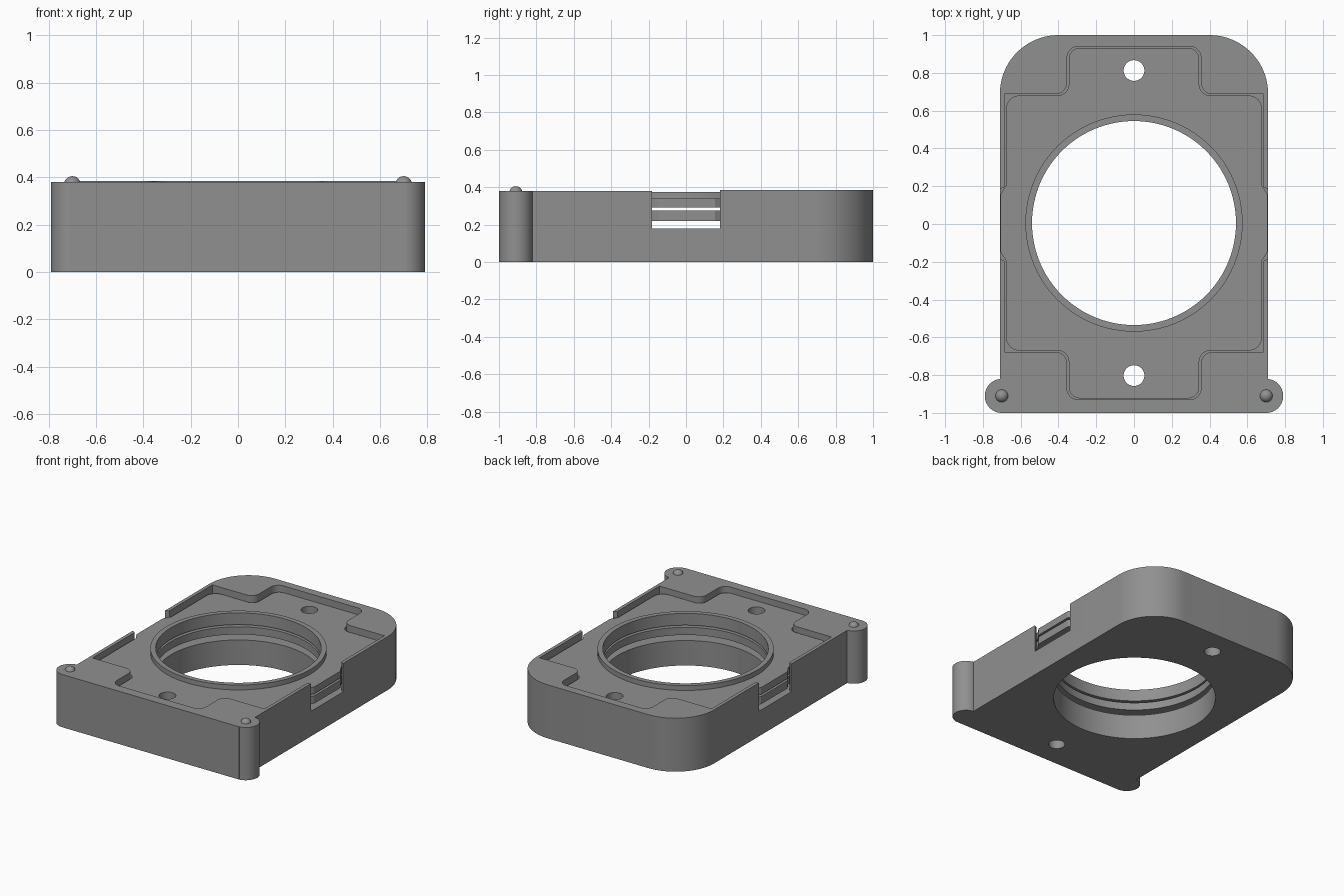
import bpy, bmesh, math
from mathutils import Vector

if "Cube" in bpy.data.objects:
    bpy.data.objects.remove(bpy.data.objects["Cube"])

grey = bpy.data.materials.new("mid grey")
grey.diffuse_color = (0.28, 0.28, 0.28, 1)
grey.use_nodes = True
grey.node_tree.nodes["Principled BSDF"].inputs["Base Color"].default_value = grey.diffuse_color
CY = 0.005          # centre of the bore along y


def outline(points, steps=10):
    """Closed outline from (x, y, fillet radius) corners."""
    out, n = [], len(points)
    for i, (x, y, r) in enumerate(points):
        p = Vector((x, y))
        if r == 0:
            out.append(p)
            continue
        a = (Vector(points[i - 1][:2]) - p).normalized()
        b = (Vector(points[(i + 1) % n][:2]) - p).normalized()
        half = a.angle(b) / 2
        c = p + (a + b).normalized() * (r / math.sin(half))
        s = p + a * (r / math.tan(half)) - c
        e = p + b * (r / math.tan(half)) - c
        sweep = s.angle_signed(e)
        for k in range(steps + 1):
            t = -sweep * k / steps
            out.append(c + Vector((s.x * math.cos(t) - s.y * math.sin(t),
                                   s.x * math.sin(t) + s.y * math.cos(t))))
    return out


def circle(r, x=0, y=CY, n=96):
    return [Vector((x + r * math.cos(2 * math.pi * k / n),
                    y + r * math.sin(2 * math.pi * k / n))) for k in range(n)]


def prism(name, pts, z0, z1):
    bm = bmesh.new()
    face = bm.faces.new([bm.verts.new((p.x, p.y, z0)) for p in pts])
    top = bmesh.ops.extrude_face_region(bm, geom=[face])["geom"]
    bmesh.ops.translate(bm, vec=(0, 0, z1 - z0),
                        verts=[v for v in top if isinstance(v, bmesh.types.BMVert)])
    bmesh.ops.recalc_face_normals(bm, faces=bm.faces[:])
    mesh = bpy.data.meshes.new(name)
    bm.to_mesh(mesh)
    bm.free()
    mesh.materials.append(grey)
    ob = bpy.data.objects.new(name, mesh)
    bpy.context.collection.objects.link(ob)
    return ob


def activate(ob):
    bpy.ops.object.select_all(action='DESELECT')
    ob.select_set(True)
    bpy.context.view_layer.objects.active = ob


def combine(ob, pts, z0, z1, op='DIFFERENCE'):
    tool = prism("tool", pts, z0, z1)
    activate(ob)
    m = ob.modifiers.new("bool", 'BOOLEAN')
    m.operation, m.solver, m.object = op, 'EXACT', tool
    bpy.ops.object.modifier_apply(modifier=m.name)
    bpy.data.objects.remove(tool)


def quad_mirror(q):
    """Mirror a first-quadrant run of corners to all four quadrants."""
    left = [(-x, y, r) for x, y, r in reversed(q)]
    half = q + left
    full = half + [(-x, -y, r) for x, y, r in half]
    return [(x, y + CY, r) for x, y, r in full]


def bore(ob, screws=True):
    combine(ob, circle(0.54), -0.1, 0.6)
    if screws:
        for y in (-0.8025, 0.8125):
            combine(ob, circle(0.055, 0, y, 32), -0.1, 0.6)


def smooth(ob):
    activate(ob)
    bpy.ops.object.shade_smooth_by_angle(angle=math.radians(30))


# Housing: rounded back corners, plus round ears at the front corners
body = prism("housing", outline([(-0.71, -1, 0), (0.71, -1, 0),
                                 (0.71, 1, 0.31), (-0.71, 1, 0.31)], 20), 0, 0.385)
for s in (-1, 1):
    combine(body, circle(0.09, s * 0.70, -0.91, 48), 0, 0.385, 'UNION')
# Front half sits slightly lower
combine(body, outline([(-1, -1.2, 0), (1, -1.2, 0), (1, 0, 0), (-1, 0, 0)]), 0.38, 0.6)
# Pocket for the plates
combine(body, outline(quad_mirror([(0.685, 0.6825, 0), (0.355, 0.6825, 0.06),
                                   (0.355, 0.935, 0.06)])), 0.18, 0.6)
# Finger notches through both side walls
for s in (-1, 1):
    pts = [(0.6, -0.2, 0), (0.68, -0.2, 0), (0.715, -0.18, 0), (0.8, -0.18, 0),
           (0.8, 0.18, 0), (0.715, 0.18, 0), (0.68, 0.2, 0), (0.6, 0.2, 0)]
    combine(body, outline([(s * x, y, r) for x, y, r in pts]), 0.18, 0.6)
bore(body)
smooth(body)

# Two stacked plates with side tabs
plate_pts = outline(quad_mirror([(0.708, 0.15, 0), (0.677, 0.2, 0), (0.677, 0.675, 0.07),
                                 (0.345, 0.675, 0.06), (0.345, 0.928, 0.06)]))
for name, z0, z1 in (("lower_plate", 0.22, 0.275), ("upper_plate", 0.29, 0.34)):
    plate = prism(name, plate_pts, z0, z1)
    bore(plate)
    smooth(plate)

# Raised collar round the bore
collar = prism("collar", circle(0.575), 0.34, 0.375)
bore(collar, False)
smooth(collar)

# Locating domes on the ears
for s, side in ((-1, "left"), (1, "right")):
    bpy.ops.mesh.primitive_uv_sphere_add(segments=24, ring_count=16, radius=0.035,
                                         location=(s * 0.70, -0.91, 0.37))
    dome = bpy.context.object
    dome.name = side + "_dome"
    dome.data.materials.append(grey)
    smooth(dome)
